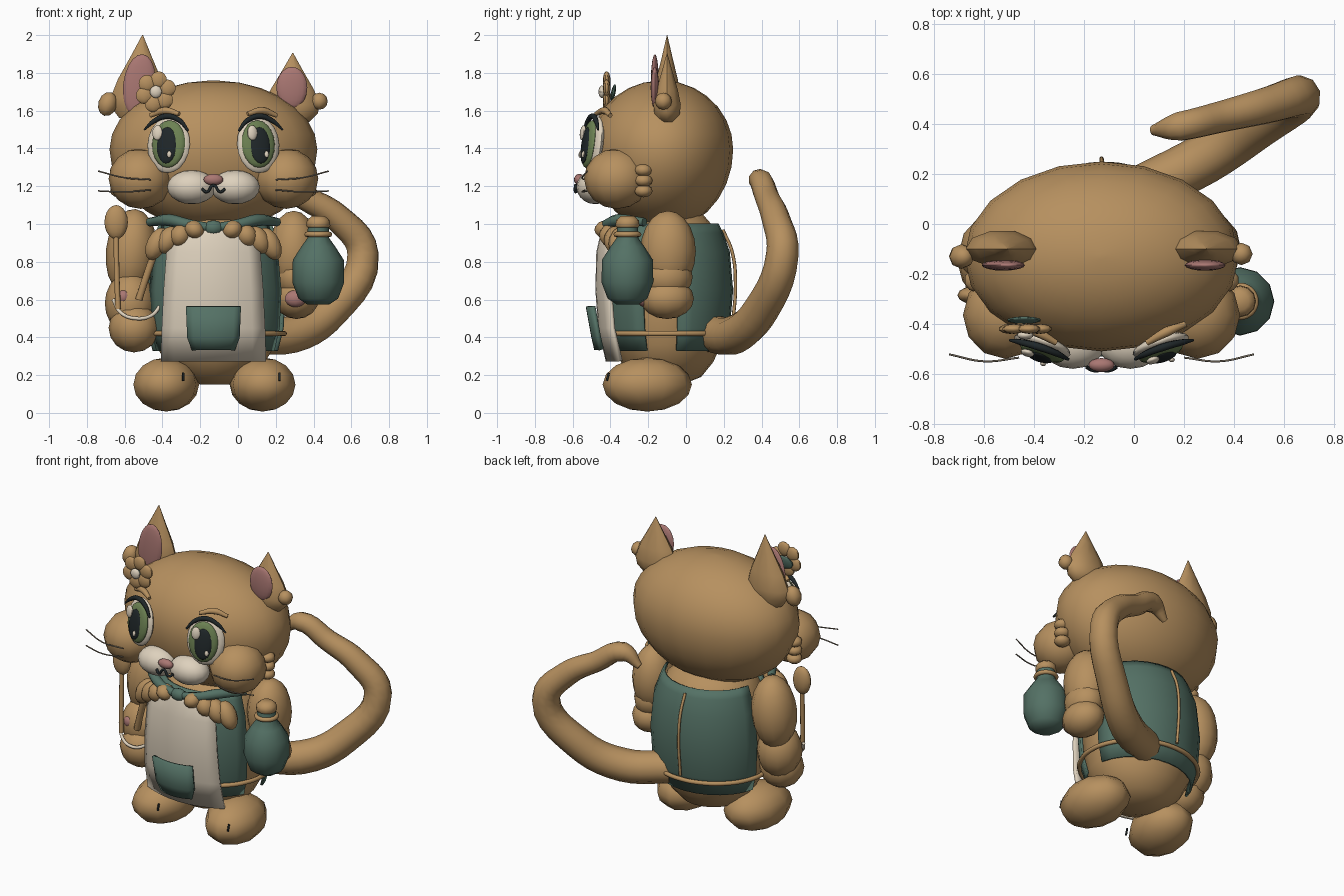
import bpy, bmesh, math
from mathutils import Matrix, Vector

if "Cube" in bpy.data.objects:
    bpy.data.objects.remove(bpy.data.objects["Cube"])


def material(name, *rgb):
    m = bpy.data.materials.new(name)
    m.use_nodes = True
    m.diffuse_color = (*rgb, 1)
    m.node_tree.nodes["Principled BSDF"].inputs["Base Color"].default_value = (*rgb, 1)
    return m


FUR = material("tan_fur", .47, .28, .115)
GREEN = material("sage_cloth", .088, .165, .13)
CREAM = material("cream", .73, .64, .51)
PINK = material("dusty_pink", .4, .185, .17)
IRIS = material("iris_green", .15, .22, .085)
BLACK = material("soft_black", .014, .02, .022)
GREY = material("whisker_grey", .24, .2, .15)

CX = -.13  # symmetry plane of head and body


def finish(name, bm, mat, matrix=Matrix(), sharp=50):
    bmesh.ops.recalc_face_normals(bm, faces=bm.faces)
    mesh = bpy.data.meshes.new(name)
    bm.to_mesh(mesh)
    bm.free()
    mesh.materials.append(mat)
    mesh.shade_smooth()
    mesh.set_sharp_from_angle(angle=math.radians(sharp))
    ob = bpy.data.objects.new(name, mesh)
    ob.matrix_world = matrix
    bpy.context.collection.objects.link(ob)
    return ob


def ball(name, loc, size, mat, rot=(0, 0, 0), frame=Matrix(), seg=16, rings=10):
    bm = bmesh.new()
    bmesh.ops.create_uvsphere(bm, u_segments=seg, v_segments=rings, radius=1)
    m = Matrix.LocRotScale(Vector(loc), Matrix.Rotation(rot[2], 3, "Z")
                           @ Matrix.Rotation(rot[1], 3, "Y") @ Matrix.Rotation(rot[0], 3, "X"), Vector(size))
    bm.transform(m)
    return finish(name, bm, mat, frame)


def tube(name, pts, radius, mat, radii=None, frame=Matrix(), closed=False, sides=2):
    """Smooth round tube through the points."""
    cu = bpy.data.curves.new(name, "CURVE")
    cu.dimensions = "3D"
    cu.bevel_depth, cu.bevel_resolution, cu.resolution_u = radius, sides, 5
    cu.use_fill_caps = True
    sp = cu.splines.new("BEZIER")
    sp.bezier_points.add(len(pts) - 1)
    sp.use_cyclic_u = closed
    for i, p in enumerate(pts):
        bp = sp.bezier_points[i]
        bp.co = p
        bp.handle_left_type = bp.handle_right_type = "AUTO"
        bp.radius = radii[i] if radii else 1
    tmp = bpy.data.objects.new(name + "_path", cu)
    bpy.context.collection.objects.link(tmp)
    bpy.context.view_layer.update()
    bm = bmesh.new()
    bm.from_mesh(tmp.evaluated_get(bpy.context.evaluated_depsgraph_get()).to_mesh())
    bpy.data.objects.remove(tmp)
    return finish(name, bm, mat, frame)


def sheet(name, rows, mat, thick=0, cap=False, frame=Matrix()):
    """Skin rows of points; optionally thicken, or close the rings and cap both ends."""
    bm = bmesh.new()
    grid = [[bm.verts.new(p) for p in row] for row in rows]
    for a, b in zip(grid, grid[1:]):
        for i in range(len(a) - 1):
            bm.faces.new((a[i], a[i + 1], b[i + 1], b[i]))
        if cap:
            bm.faces.new((a[-1], a[0], b[0], b[-1]))
    if cap:
        bm.faces.new(grid[0])
        bm.faces.new(grid[-1])
    ob = finish(name, bm, mat, frame)
    if thick:
        mod = ob.modifiers.new("thickness", "SOLIDIFY")
        mod.thickness, mod.offset = thick, 0
    return ob


def ring(z, rx, ry, n=16, start=0, stop=None, c=(0, 0)):
    full = stop is None
    span = math.tau * (n - 1) / n if full else stop - start
    return [(c[0] + rx * math.cos(start + span * i / (n - 1)),
             c[1] + ry * math.sin(start + span * i / (n - 1)), z) for i in range(n)]


# Head, egg-shaped with a deeper lower half
head_rows = []
for i in range(15):
    a = math.radians(-88 + 176 * i / 14)
    r = math.cos(a)
    head_rows.append(ring(1.395 + math.sin(a) * (.365 if a > 0 else .43), .55 * r, .38 * r, 20, c=(CX, -.13)))
sheet("head", head_rows, FUR, cap=True)

# Nose and mouth
ball("nose", (CX, -.565, 1.235), (.052, .028, .03), PINK)
tube("mouth_line", [(CX - .06, -.573, 1.185), (CX - .035, -.585, 1.17), (CX, -.585, 1.205),
                    (CX + .035, -.585, 1.17), (CX + .06, -.573, 1.185)], .008, BLACK)

# Paired face parts
for s, side in ((1, "left"), (-1, "right")):
    ball(f"{side}_muzzle", (CX + s * .115, -.48, 1.195), (.13, .1, .09), CREAM)
    ball(f"{side}_cheek", (CX + s * .385, -.365, 1.24), (.17, .175, .16), FUR, seg=12, rings=8)
    for i in range(3):
        ball(f"{side}_cheek_tuft_{i}", (CX + s * .5, -.225, 1.175 + .055 * i), (.05, .048, .034), FUR, seg=10, rings=6)
    for i, (a, b, c) in enumerate(((1.235, 1.245, 1.28), (1.18, 1.17, 1.175))):
        tube(f"{side}_whisker_{i}", [(CX + s * .33, -.535, a), (CX + s * .47, -.55, b),
                                     (CX + s * .61, -.522, c)], .004, GREY)
    # Eye, built flat and tilted to follow the head
    eye = (Matrix.Translation((CX + s * .237, -.487, 1.42)) @ Matrix.Rotation(s * math.radians(18), 4, "Z")
           @ Matrix.Rotation(math.radians(-8), 4, "X"))
    ball(f"{side}_eye_white", (0, 0, 0), (.118, .035, .152), CREAM, frame=eye, seg=20)
    ball(f"{side}_iris", (-.008 * s, -.026, 0), (.092, .028, .127), IRIS, frame=eye, seg=20)
    ball(f"{side}_pupil", (-.004 * s, -.046, -.01), (.055, .015, .097), BLACK, frame=eye)
    ball(f"{side}_eye_glint", (-.048, -.055, .056), (.028, .014, .04), CREAM, frame=eye, seg=10)
    ball(f"{side}_small_glint", (.025, -.061, -.06), (.012, .009, .018), CREAM, frame=eye, seg=8)
    tube(f"{side}_lash", [(s * u, -.03, v) for u, v in ((-.115, .07), (-.065, .125), (.01, .148), (.08, .12), (.13, .075))],
         .013, BLACK, radii=(.5, 1, 1.2, 1, .4), frame=eye)
    tube(f"{side}_brow", [(s * u, v, w) for u, v, w in ((-.05, .005, .165), (.04, .02, .185), (.12, .03, .16))],
         .02, FUR, radii=(.6, 1, .6), frame=eye)

# Ears: tapered, flattened cones with pink lining and a fur bobble
for side, x, tip_x, top, base in (("right", -.535, -.505, 2.0, 1.56), ("left", .285, .29, 1.905, 1.54)):
    rows = []
    for t, w in ((0, .6), (.12, .88), (.25, .95), (.47, .74), (.75, .35), (1, .015)):
        rows.append(ring(base + (top - base) * t, .155 * w, .08 * w, 10, c=(x + (tip_x - x) * t, -.1)))
    sheet(f"{side}_ear", rows, FUR, cap=True)
ball("right_ear_lining", (-.523, -.165, 1.735), (.085, .022, .165), PINK, rot=(0, .12, 0))
ball("left_ear_lining", (.285, -.165, 1.722), (.082, .022, .11), PINK)
ball("right_ear_bobble", (-.69, -.13, 1.635), (.05, .05, .065), FUR, rot=(0, .3, 0), seg=8, rings=6)
ball("left_ear_bobble", (.43, -.12, 1.65), (.045, .045, .045), FUR, seg=8, rings=6)

# Hair flower
for i in range(6):
    a = math.tau * i / 6 + .3
    ball(f"petal_{i}", (-.435 + .064 * math.cos(a), -.42, 1.7 + .064 * math.sin(a)), (.046, .02, .046), FUR, seg=10, rings=8)
ball("flower_centre", (-.435, -.445, 1.7), (.033, .018, .033), CREAM, seg=10)
ball("flower_leaf", (-.44, -.385, 1.695), (.07, .012, .045), GREEN, rot=(-.2, 0, 0), seg=10)

# Body and feet
sheet("body", [ring(z, rx, ry, 20, c=(-.12, -.1)) for z, rx, ry in
               ((.15, .08, .08), (.19, .19, .18), (.27, .265, .245), (.36, .315, .285), (.5, .335, .312),
                (.65, .345, .328), (.85, .325, .31), (.97, .28, .26), (1.05, .2, .19))], FUR, cap=True)
for s, side in ((1, "left"), (-1, "right")):
    ball(f"{side}_foot", (-.125 + s * .255, -.205, .15), (.175, .238, .143), FUR, rot=(0, 0, s * .12), seg=10, rings=8)
    x = -.29 if s < 0 else .22
    tube(f"{side}_toe_mark", [(x, -.408, .212), (x, -.42, .17)], .006, BLACK)

# Dress: front and back panels with open sides
PROFILE = ((.33, .33, .29), (.45, .36, .325), (.65, .37, .342), (.85, .35, .325), (.95, .315, .29), (1.0, .295, .265))
for name, a, b in (("dress_back", .17, math.pi - .17), ("dress_front", math.pi + .38, math.tau - .38)):
    sheet(name, [ring(z, rx, ry, 13, a, b, (-.12, -.1)) for z, rx, ry in PROFILE], GREEN, .015)
tube("belt", ring(.42, .365, .335, 16, c=(-.12, -.1)), .014, FUR, closed=True)
tube("back_seam", [(CX, .195, .97), (CX, .245, .85), (CX, .262, .68), (CX, .245, .45)], .009, FUR)


# Apron and pocket, bowed around the belly
def bowed(z, half, y, bow, x0=CX):
    return [(x0 + half * u / 4, y + bow * (u / 4) ** 2, z) for u in range(-4, 5)]


sheet("apron", [bowed(z, h, y, .07) for z, h, y in
                ((.275, .275, -.415), (.45, .27, -.455), (.65, .26, -.47), (.85, .245, -.465), (.94, .225, -.445), (.99, .16, -.43))],
      CREAM, .02)
sheet("pocket", [bowed(z, h, y, .03) for z, h, y in ((.335, .11, -.475), (.4, .135, -.49), (.565, .142, -.52))], GREEN, .022)

# Scarf with knot, and fur tufts spilling over the apron
for s, side in ((1, "left"), (-1, "right")):
    tube(f"{side}_scarf", [(CX + s * x, y, z) for x, y, z in ((.34, -.22, 1.01), (.23, -.36, 1.02), (.12, -.42, .995), (0, -.43, .98))],
         .032, GREEN, radii=(.7, 1, .9, .7))
    for i, (x, z) in enumerate(((.3, .895), (.24, .915), (.175, .94), (.1, .97))):
        ball(f"{side}_chest_tuft_{i}", (CX + s * x, -.35 - .025 * i, z), (.055, .06, .092 - .015 * i), FUR,
             rot=(0, -s * .45, 0), seg=10, rings=8)
ball("scarf_knot", (CX, -.43, .98), (.055, .035, .04), GREEN, seg=8, rings=6)

# Arms
ball("left_upper_arm", (.295, -.095, .855), (.13, .147, .215), FUR, seg=12)
ball("left_forearm", (.305, -.1, .72), (.11, .135, .12), FUR, seg=12)
ball("left_paw", (.31, -.1, .605), (.118, .142, .108), FUR, seg=12, rings=8)
ball("left_paw_pad", (.305, -.222, .605), (.06, .035, .045), PINK, seg=10)
ball("right_upper_arm", (-.565, -.11, .85), (.135, .145, .23), FUR, rot=(0, .1, 0), seg=12)
ball("right_forearm", (-.57, -.16, .58), (.135, .14, .165), FUR, seg=12)
ball("right_paw", (-.55, -.21, .45), (.135, .135, .13), FUR, seg=12, rings=8)
ball("right_paw_pad", (-.605, -.27, .615), (.035, .025, .035), PINK, seg=10)

# Spoon, strap and cord by the right paw
ball("spoon_bowl", (-.645, -.285, 1.01), (.062, .035, .09), FUR, seg=12)
tube("spoon_handle", [(-.645, -.285, .95), (-.642, -.295, .75), (-.635, -.305, .55)], .015, FUR)
tube("apron_strap", [(-.43, -.34, .88), (-.48, -.32, .74), (-.525, -.3, .6)], .02, FUR)
tube("cord", [(-.66, -.28, .6), (-.62, -.32, .53), (-.54, -.345, .5), (-.46, -.33, .515), (-.41, -.29, .57)], .01, CREAM)

# Bottle
AT = Matrix.Translation((.425, -.31, 0))
sheet("bottle", [ring(z, r, r, 12) for z, r in
                 ((.575, .06), (.605, .105), (.69, .137), (.81, .135), (.88, .09), (.925, .058), (.99, .055))], GREEN, cap=True, frame=AT)
tube("bottle_ring", ring(.945, .06, .06, 12), .014, FUR, closed=True, frame=AT)
sheet("bottle_stopper", [ring(z, r, r, 12) for z, r in ((.975, .05), (.99, .064), (1.02, .06), (1.042, .035))], FUR, cap=True, frame=AT)

# Tail
tube("tail", [(.02, .13, .42), (.28, .26, .415), (.5, .4, .55), (.662, .51, .84), (.53, .475, 1.03),
              (.35, .43, 1.14), (.18, .39, 1.232), (.075, .375, 1.16)],
     .1, FUR, radii=(1, 1.02, .95, .86, .75, .65, .6, .2), sides=3)
